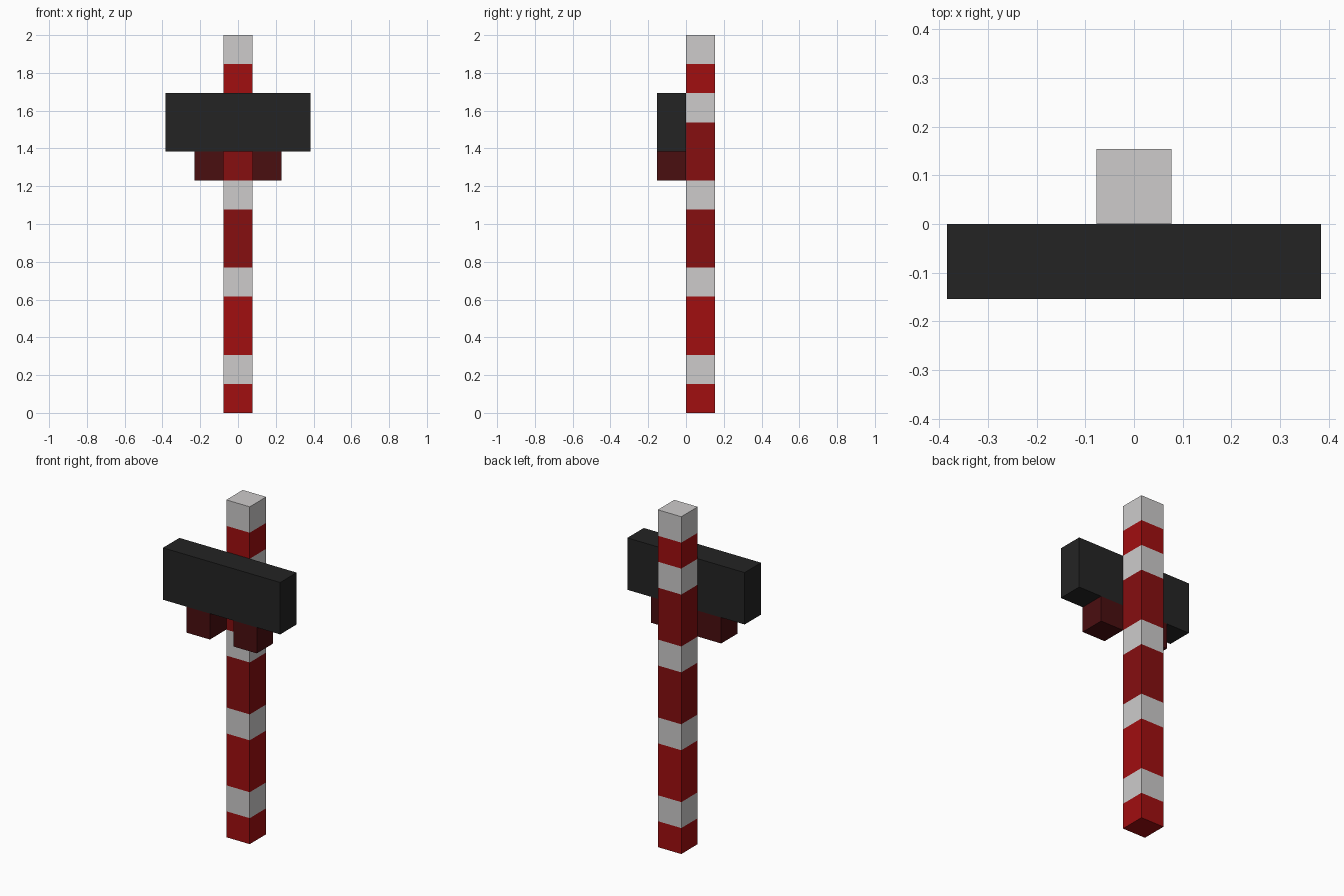
import bpy
import bmesh
from mathutils import Matrix, Vector

cube = bpy.data.objects.get("Cube")
if cube:
    bpy.data.objects.remove(cube, do_unlink=True)

U = 2 / 13  # one block; every part is a whole number of blocks


def linear(c):
    c /= 255
    return c / 12.92 if c <= 0.04045 else ((c + 0.055) / 1.055) ** 2.4


def material(name, *rgb):
    colour = (*[linear(c) for c in rgb], 1)
    mat = bpy.data.materials.new(name)
    mat.use_nodes = True
    mat.diffuse_color = colour
    bsdf = next(n for n in mat.node_tree.nodes if n.type == "BSDF_PRINCIPLED")
    bsdf.inputs["Base Color"].default_value = colour
    return mat


WHITE = material("off white", 205, 203, 203)
RED = material("bright red", 161, 14, 16)
DEEP_RED = material("deep red", 134, 14, 16)
MAROON = material("dark lamp red", 74, 14, 16)
BLACK = material("black", 36, 36, 36)


def box(name, low, high, mats, bands=None):
    """Box between two corners in blocks; bands is a list of (top height, material index)."""
    low, high = Vector(low) * U, Vector(high) * U
    bm = bmesh.new()
    bmesh.ops.create_cube(bm, size=1, matrix=Matrix.Translation((low + high) / 2)
                          @ Matrix.Diagonal((*(high - low), 1)))
    if bands:
        # Cut the sides at each colour change, then colour faces by height
        for top, _ in bands[:-1]:
            bmesh.ops.bisect_plane(bm, geom=bm.verts[:] + bm.edges[:] + bm.faces[:],
                                   plane_co=(0, 0, top * U), plane_no=(0, 0, 1))
        for f in bm.faces:
            z = f.calc_center_median().z / U
            f.material_index = next(i for top, i in bands if z < top + 0.01)
    mesh = bpy.data.meshes.new(name)
    bm.to_mesh(mesh)
    bm.free()
    for m in mats:
        mesh.materials.append(m)
    obj = bpy.data.objects.new(name, mesh)
    bpy.context.collection.objects.link(obj)
    return obj


# Striped square post: white, bright red and deep red bands
box("striped_post", (-0.5, 0, 0), (0.5, 1, 13), [WHITE, RED, DEEP_RED],
    [(1, 1), (2, 0), (4, 1), (5, 0), (7, 2), (8, 0), (10, 2), (11, 0), (12, 1), (13, 0)])

# Black board on the front of the post
box("signal_board", (-2.5, -1, 9), (2.5, 0, 11), [BLACK])

# Pair of lamps hanging under the board
for side, x in (("left", 1), ("right", -1)):
    box(side + "_lamp", (x - 0.5, -1, 8), (x + 0.5, 0, 9), [MAROON])
